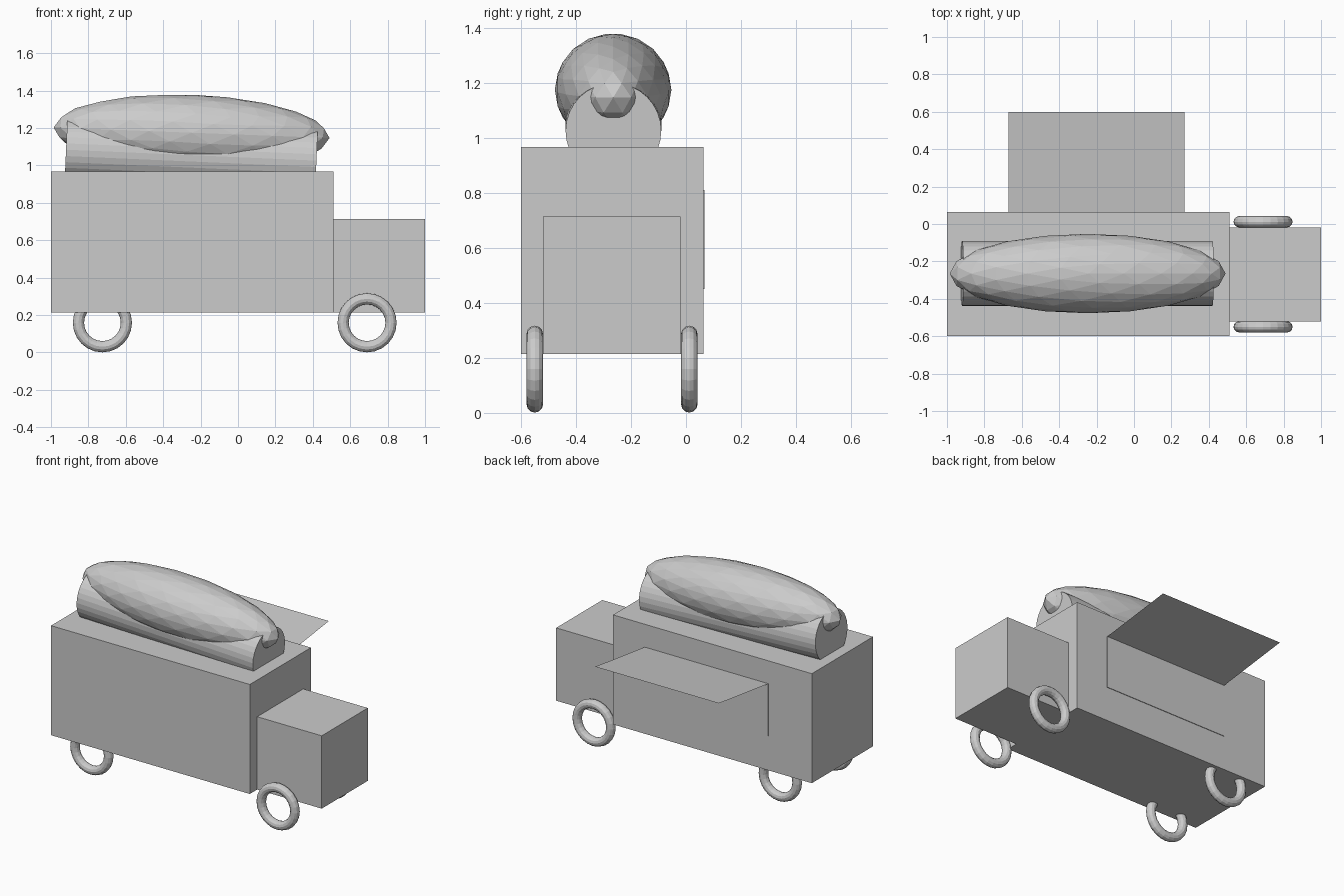
import bpy, math

if "Cube" in bpy.data.objects:
    bpy.data.objects.remove(bpy.data.objects["Cube"])

def box(name, lo, hi):
    bpy.ops.mesh.primitive_cube_add(size=1, location=[(a + b) / 2 for a, b in zip(lo, hi)])
    o = bpy.context.object
    o.name = name
    o.scale = [b - a for a, b in zip(lo, hi)]
    return o

# Van body, cab and serving hatch panel on the back side
box("van_body", (-1.0, -0.6, 0.215), (0.51, 0.063, 0.967))
box("cab", (0.51, -0.52, 0.215), (1.0, -0.02, 0.715))
box("hatch_panel", (-0.67, 0.05, 0.45), (0.27, 0.067, 0.81))

# Thin awning sheet hinged at the top of the hatch
x0, x1 = -0.67, 0.27
mesh = bpy.data.meshes.new("awning")
mesh.from_pydata([(x0, 0.065, 0.81), (x1, 0.065, 0.81), (x1, 0.6, 0.88), (x0, 0.6, 0.88)],
                 [], [(0, 1, 2, 3)])
bpy.context.collection.objects.link(bpy.data.objects.new("awning", mesh))

# Ring wheels
for end, x in (("front", 0.69), ("rear", -0.725)):
    for side, y in (("left", 0.012), ("right", -0.55)):
        bpy.ops.mesh.primitive_torus_add(location=(x, y, 0.159), rotation=(math.pi / 2, 0, 0),
                                         major_segments=24, minor_segments=12,
                                         major_radius=0.128, minor_radius=0.03)
        bpy.context.object.name = f"{end}_{side}_wheel"

# Bun: slightly tilted cylinder sunk into the roof
bpy.ops.mesh.primitive_cylinder_add(vertices=32, radius=0.174, depth=1.34,
                                    location=(-0.25, -0.264, 1.055),
                                    rotation=(0, math.radians(90 + 2.5), 0))
bpy.context.object.name = "bun"

# Sausage: stretched faceted sphere resting in the bun
bpy.ops.mesh.primitive_ico_sphere_add(subdivisions=3, radius=1, location=(-0.248, -0.265, 1.175),
                                      rotation=(0, math.radians(2.2), 0))
sausage = bpy.context.object
sausage.name = "sausage"
sausage.scale = (0.738, 0.212, 0.203)
